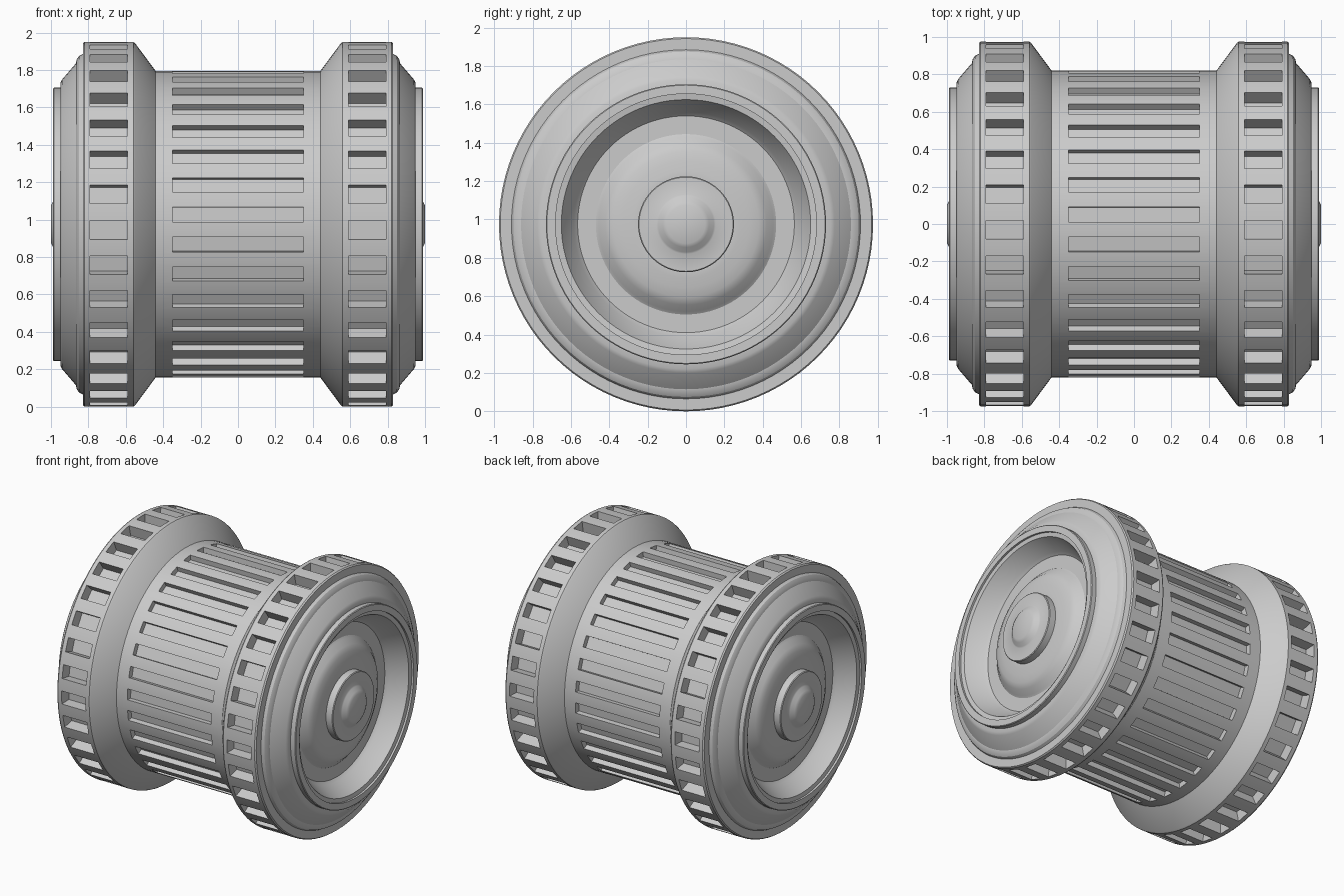
import bpy, bmesh, math
from mathutils import Matrix

cube = bpy.data.objects.get("Cube")
if cube:
    bpy.data.objects.remove(cube, do_unlink=True)

R = 0.975          # outer radius, also the height of the axis
SEGMENTS = 96
SLOTS = 32

grey = bpy.data.materials.new("plain grey")
grey.use_nodes = True
colour = (0.6, 0.6, 0.6, 1)
grey.diffuse_color = colour
grey.node_tree.nodes["Principled BSDF"].inputs["Base Color"].default_value = colour


def make_object(name, bm):
    bmesh.ops.recalc_face_normals(bm, faces=bm.faces)
    mesh = bpy.data.meshes.new(name)
    bm.to_mesh(mesh)
    bm.free()
    mesh.materials.append(grey)
    obj = bpy.data.objects.new(name, mesh)
    bpy.context.collection.objects.link(obj)
    return obj


def select(obj):
    bpy.ops.object.select_all(action='DESELECT')
    obj.select_set(True)
    bpy.context.view_layer.objects.active = obj


def lathe(name, profile, side=1):
    """Turn (x, radius) points about the long axis and cap both ends."""
    bm = bmesh.new()
    rings = []
    for x, r in profile:
        ring = []
        for i in range(SEGMENTS):
            a = math.tau * i / SEGMENTS
            ring.append(bm.verts.new((side * x, r * math.cos(a), R + r * math.sin(a))))
        rings.append(ring)
    for a, b in zip(rings, rings[1:]):
        for i in range(SEGMENTS):
            j = (i + 1) % SEGMENTS
            bm.faces.new((a[i], a[j], b[j], b[i]))
    bm.faces.new(rings[0])
    bm.faces.new(rings[-1])
    return make_object(name, bm)


def cut_slots(obj, x, length, width, radius, depth, phase):
    """Cut a ring of radial pockets into the outer surface."""
    bm = bmesh.new()
    tall = depth + 0.1
    for i in range(SLOTS):
        angle = phase + math.tau * i / SLOTS
        place = (Matrix.Translation((0, 0, R)) @ Matrix.Rotation(-angle, 4, 'X')
                 @ Matrix.Translation((x, -(radius - depth + tall / 2), 0))
                 @ Matrix.Diagonal((length, tall, width, 1)))
        bmesh.ops.create_cube(bm, size=1, matrix=place)
    cutter = make_object("slot_cutter", bm)
    cutter.hide_render = True
    mod = obj.modifiers.new("slots", 'BOOLEAN')
    mod.operation = 'DIFFERENCE'
    mod.solver = 'EXACT'
    mod.object = cutter
    select(obj)
    bpy.ops.object.modifier_apply(modifier=mod.name)
    bpy.data.objects.remove(cutter, do_unlink=True)


def smooth(obj):
    select(obj)
    bpy.ops.object.shade_smooth_by_angle(angle=math.radians(28))


# Central drum with long grip slots
drum = lathe("drum", [(-0.45, 0.82), (0.45, 0.82)])
cut_slots(drum, 0, 0.70, 0.08, 0.82, 0.04, 0.063)
smooth(drum)

# Wide flange: inner cone, slotted band, stepped shoulder
flange_profile = [
    (0.43, 0.806), (0.55, 0.968), (0.56, R), (0.82, R), (0.83, 0.968),
    (0.83, 0.91), (0.85, 0.90), (0.863, 0.88), (0.867, 0.86),
    (0.94, 0.775), (0.95, 0.755), (0.95, 0.70), (0.80, 0.62)]

# Raised rim around a deep dish
rim_profile = [
    (0.78, 0.73), (0.985, 0.73), (0.99, 0.725), (0.99, 0.68),
    (0.975, 0.68), (0.97, 0.65), (0.85, 0.585), (0.83, 0.565),
    # Domed hub rising from the dish floor
    (0.83, 0.47), (0.84, 0.455), (0.875, 0.42), (0.895, 0.38),
    (0.90, 0.33), (0.91, 0.28), (0.91, 0.25)]

# Round button with a raised centre
button_profile = [
    (0.88, 0.25), (0.96, 0.25), (0.965, 0.245), (0.965, 0.155),
    (0.97, 0.145), (0.99, 0.12), (1.0, 0.10)]

for label, side in (("left", 1), ("right", -1)):
    # Hide the flange's inner cap behind the dish floor
    flange = lathe(label + "_flange", flange_profile, side)
    cut_slots(flange, side * 0.69, 0.20, 0.10, R, 0.085, -0.031)
    smooth(flange)
    smooth(lathe(label + "_rim_and_dish", rim_profile, side))
    smooth(lathe(label + "_button", button_profile, side))
